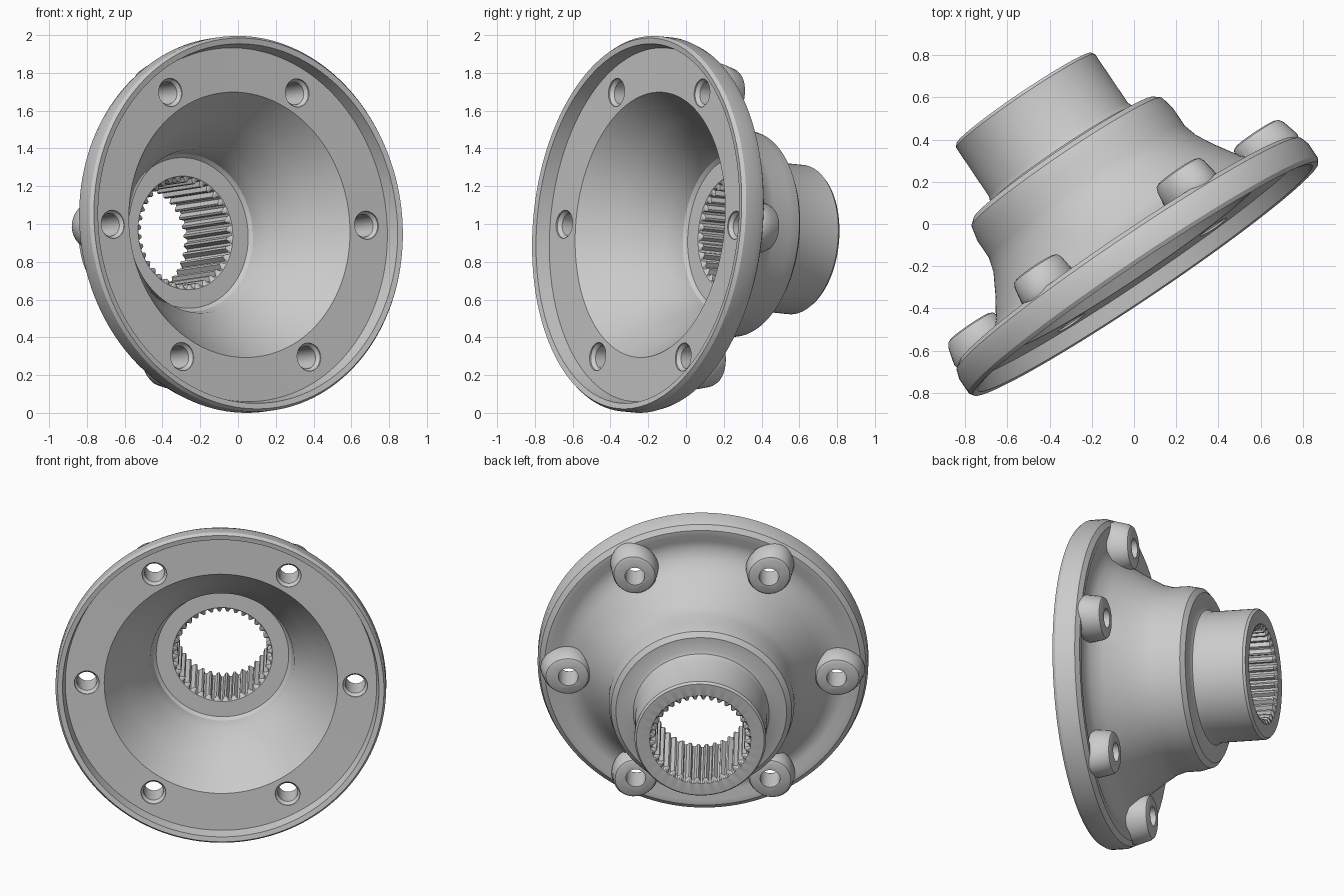
import bpy, bmesh, math
from mathutils import Matrix, Vector

if "Cube" in bpy.data.objects:
    bpy.data.objects.remove(bpy.data.objects["Cube"])

SEGS, BOLT_R = 144, 0.81


def new_object(name, bm):
    bmesh.ops.recalc_face_normals(bm, faces=bm.faces)
    mesh = bpy.data.meshes.new(name)
    bm.to_mesh(mesh)
    bm.free()
    ob = bpy.data.objects.new(name, mesh)
    bpy.context.collection.objects.link(ob)
    return ob


def revolve(name, profile, segs, teeth_depth=0.0, closed=True):
    """Spin (radius, height, toothed) points around local z."""
    bm = bmesh.new()
    rings = []
    for k in range(segs):
        a = 2 * math.pi * k / segs
        groove = teeth_depth if k % 4 < 2 else 0.0
        ring = []
        for p in profile:
            r = p[0] + (groove if len(p) > 2 else 0.0)
            ring.append(bm.verts.new((r * math.cos(a), r * math.sin(a), p[1])))
        rings.append(ring)
    n = len(profile)
    for k in range(segs):
        a, b = rings[k], rings[(k + 1) % segs]
        for i in range(n if closed else n - 1):
            j = (i + 1) % n
            bm.faces.new((a[i], a[j], b[j], b[i]))
    if not closed:
        bm.faces.new([r[0] for r in rings])
        bm.faces.new([r[-1] for r in rings])
    return new_object(name, bm)


def boolean(target, tool, op):
    mod = target.modifiers.new(op, 'BOOLEAN')
    mod.operation, mod.object, mod.solver = op, tool, 'EXACT'
    bpy.context.view_layer.objects.active = target
    bpy.ops.object.modifier_apply(modifier=mod.name)
    bpy.data.objects.remove(tool)


# Flange, cone and splined hub as one closed profile: (radius, axial depth)
profile = [
    # front lip and recessed mounting face
    (0.985, 0.0), (0.955, 0.005), (0.94, 0.08), (0.705, 0.085),
    # inner cone and counterbore
    (0.57, 0.285), (0.435, 0.485), (0.418, 0.58), (0.40, 0.598),
    # splined bore
    (0.302, 0.598), (0.298, 0.602), (0.273, 0.612, 1), (0.273, 1.02, 1), (0.306, 1.035),
    # hub tube and shoulder
    (0.386, 1.035), (0.397, 1.02), (0.397, 0.74), (0.41, 0.71),
    (0.43, 0.70), (0.515, 0.695), (0.545, 0.67), (0.56, 0.60),
    # outer cone sweeping into the flange back
    (0.56, 0.50), (0.58, 0.43), (0.63, 0.34), (0.70, 0.23), (0.76, 0.17),
    (0.82, 0.145), (0.87, 0.145), (0.92, 0.162), (0.955, 0.162),
    (0.985, 0.14), (0.998, 0.10), (0.998, 0.02),
]
flange = revolve("splined_flange_hub", profile, SEGS, teeth_depth=0.024)

# Six bolt bosses reaching out to the rim, then their through holes
boss = [(0.13, 0.125), (0.142, 0.17), (0.137, 0.21), (0.132, 0.25), (0.122, 0.272), (0.105, 0.28)]
hole = [(0.075, 0.0), (0.075, 0.09), (0.06, 0.11), (0.06, 0.45)]
for prof, op in ((boss, 'UNION'), (hole, 'DIFFERENCE')):
    for k in range(6):
        tool = revolve("bolt_tool", prof, 32, closed=False)
        if op == 'UNION':
            for v in tool.data.vertices:
                if v.co.x > 0:
                    v.co.x *= 1.1 + 0.9 * (0.28 - v.co.z)
        spin = Matrix.Rotation(math.radians(60 * k) + 0.003, 4, 'Z')
        tool.data.transform(spin @ Matrix.Translation((BOLT_R, 0, 0)))
        boolean(flange, tool, op)

# Lay the axis down: turned 34 degrees sideways, hub end dipping slightly
yaw, dip = math.radians(34), math.radians(4.8)
x = Vector((math.cos(yaw), math.sin(yaw), 0))
z = Vector((-math.sin(yaw) * math.cos(dip), math.cos(yaw) * math.cos(dip), -math.sin(dip)))
y = z.cross(x)
rot = Matrix((x, y, z)).transposed().to_4x4()
flange.data.transform(Matrix.Translation((0.055, -0.26, 1.003)) @ rot)
low = min(v.co.z for v in flange.data.vertices)
flange.data.transform(Matrix.Translation((0, 0, -low)))

bpy.ops.object.select_all(action='DESELECT')
flange.select_set(True)
bpy.context.view_layer.objects.active = flange
bpy.ops.object.shade_smooth_by_angle(angle=math.radians(28))
